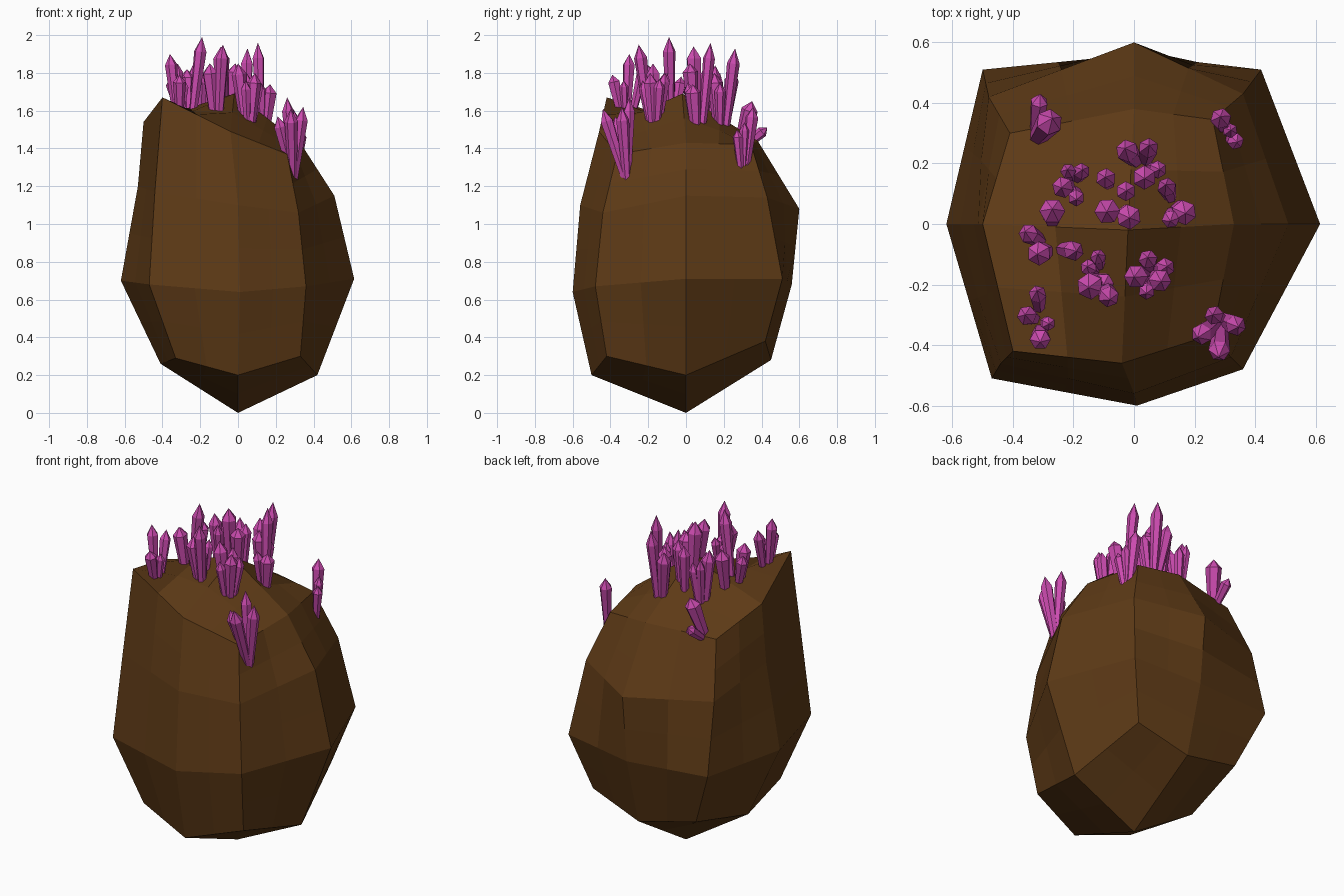
import bpy, bmesh, math
from mathutils import Vector
from mathutils.bvhtree import BVHTree

if "Cube" in bpy.data.objects:
    bpy.data.objects.remove(bpy.data.objects["Cube"])


def material(name, rgb):
    m = bpy.data.materials.new(name)
    m.diffuse_color = (*rgb, 1)
    m.use_nodes = True
    m.node_tree.nodes["Principled BSDF"].inputs["Base Color"].default_value = m.diffuse_color
    return m


def add_object(name, bm, mat):
    bmesh.ops.recalc_face_normals(bm, faces=bm.faces)
    me = bpy.data.meshes.new(name)
    bm.to_mesh(me)
    me.materials.append(mat)
    ob = bpy.data.objects.new(name, me)
    bpy.context.collection.objects.link(ob)
    return ob


brown = material("rock_brown", (0.11, 0.042, 0.008))
pink = material("crystal_pink", (0.60, 0.07, 0.43))

# Rock: rings of eight points, order front, front right, right ... front left
lower = [(0, -.50, .20), (.33, -.42, .30), (.42, 0, .20), (.32, .42, .38),
         (0, .45, .28), (-.36, .42, .36), (-.41, 0, .26), (-.33, -.42, .29)]
middle = [(.01, -.60, .64), (.36, -.48, .67), (.615, 0, .71), (.42, .51, .71),
          (0, .56, .68), (-.50, .51, .70), (-.62, 0, .70), (-.47, -.51, .68)]
upper = [(0, -.56, 1.10), (.32, -.44, 1.06), (.51, 0, 1.15), (.36, .43, 1.14),
         (0, .60, 1.08), (-.48, .42, 1.11), (-.53, 0, 1.20), (-.44, -.46, 1.17)]
crown = [(-.04, -.46, 1.49), (.26, -.365, 1.37), (.33, 0, 1.43), (.26, .345, 1.42),
         (0, .38, 1.44), (-.41, .30, 1.42), (-.50, 0, 1.54), (-.40, -.42, 1.67)]

bm = bmesh.new()
rings = [[bm.verts.new(p) for p in r] for r in (lower, middle, upper, crown)]
bottom, top = bm.verts.new((0, 0, 0)), bm.verts.new((-.02, -.02, 1.69))
for a, b in zip(rings, rings[1:]):
    for i in range(8):
        j = (i + 1) % 8
        bm.faces.new((a[i], a[j], b[j], b[i]))
# Caps: four quads meeting at each pole, like a subdivided cube
for pole, ring in ((bottom, rings[0]), (top, rings[-1])):
    for i in range(0, 8, 2):
        bm.faces.new((pole, ring[i], ring[i + 1], ring[(i + 2) % 8]))
rock = add_object("rock_body", bm, brown)
bm.free()
sub = rock.modifiers.new("facets", 'SUBSURF')
sub.subdivision_type = 'SIMPLE'
sub.levels = sub.render_levels = 1
bpy.context.view_layer.update()
surface = BVHTree.FromObject(rock, bpy.context.evaluated_depsgraph_get())


# Crystal: six-sided shaft widening upwards, ending in a point
def crystal(bm, base, tip, r, turn):
    axis = tip - base
    rot = axis.to_track_quat('Z', 'Y')
    loops = []
    for t, k in ((0, .6), (.82, 1)):
        loops.append([bm.verts.new(base + axis * t + rot @ Vector(
            (r * k * math.cos(turn + i * math.pi / 3), r * k * math.sin(turn + i * math.pi / 3), 0)))
            for i in range(6)])
    point = bm.verts.new(tip)
    lo, hi = loops
    bm.faces.new(lo[::-1])
    for i in range(6):
        j = (i + 1) % 6
        bm.faces.new((lo[i], lo[j], hi[j], hi[i]))
        bm.faces.new((hi[i], hi[j], point))


# Cluster: crystals fanning out of one spot on the rock; tips are x, y, z, radius
def cluster(name, x, y, tips, spread=.35):
    bm = bmesh.new()
    for n, (tx, ty, tz, r) in enumerate(tips):
        bx, by = x + (tx - x) * spread, y + (ty - y) * spread
        hit = surface.ray_cast(Vector((bx, by, 3)), Vector((0, 0, -1)))[0]
        crystal(bm, Vector((bx, by, hit.z - .05)), Vector((tx, ty, tz)), r, n * .7)
    add_object("crystals_" + name, bm, pink)
    bm.free()


cluster("back_left", -.33, .27, [(-.27, .35, 1.65, .045), (-.31, .43, 1.51, .03)], .1)
cluster("back_right", .30, .30, [(.285, .355, 1.62, .035), (.32, .31, 1.54, .025),
                                 (.34, .27, 1.50, .028)])
cluster("front_right", .29, -.31, [(.26, -.30, 1.67, .032), (.345, -.34, 1.62, .035),
                                   (.21, -.375, 1.57, .036), (.28, -.44, 1.61, .036)], .1)
cluster("front_left", -.31, -.32, [(-.36, -.30, 1.90, .033), (-.32, -.22, 1.85, .03),
                                   (-.28, -.33, 1.76, .024), (-.31, -.39, 1.79, .035)])
cluster("left", -.27, -.08, [(-.36, -.025, 1.78, .033), (-.32, -.10, 1.82, .04),
                             (-.19, -.09, 1.99, .034)])
cluster("left_middle", -.27, -.01, [(-.27, .05, 1.82, .043)])
cluster("front_middle", -.11, -.17, [(-.12, -.10, 1.80, .026), (-.155, -.14, 1.76, .028),
                                     (-.15, -.21, 1.85, .045), (-.08, -.25, 1.95, .035),
                                     (-.10, -.20, 1.78, .035)])
cluster("left_rear", -.20, .13, [(-.24, .12, 1.84, .036), (-.22, .18, 1.80, .026),
                                 (-.19, .08, 1.80, .028), (-.17, .18, 1.77, .028)])
cluster("center", -.06, .08, [(-.095, .155, 1.84, .034), (-.09, .04, 1.94, .043),
                              (-.025, .11, 1.84, .033), (-.015, .02, 1.85, .042)], .7)
cluster("rear", .03, .18, [(-.03, .25, 1.82, .038), (.05, .26, 1.93, .034),
                           (.035, .15, 1.80, .040), (.085, .18, 1.75, .030)])
cluster("right", .13, .06, [(.105, .13, 1.96, .032), (.17, .035, 1.74, .042),
                            (.12, .01, 1.75, .030)])
cluster("front", .055, -.165, [(.045, -.11, 1.80, .032), (.11, -.14, 1.77, .032),
                               (0, -.175, 1.85, .040), (.09, -.19, 1.80, .038),
                               (.04, -.23, 1.76, .028)])
